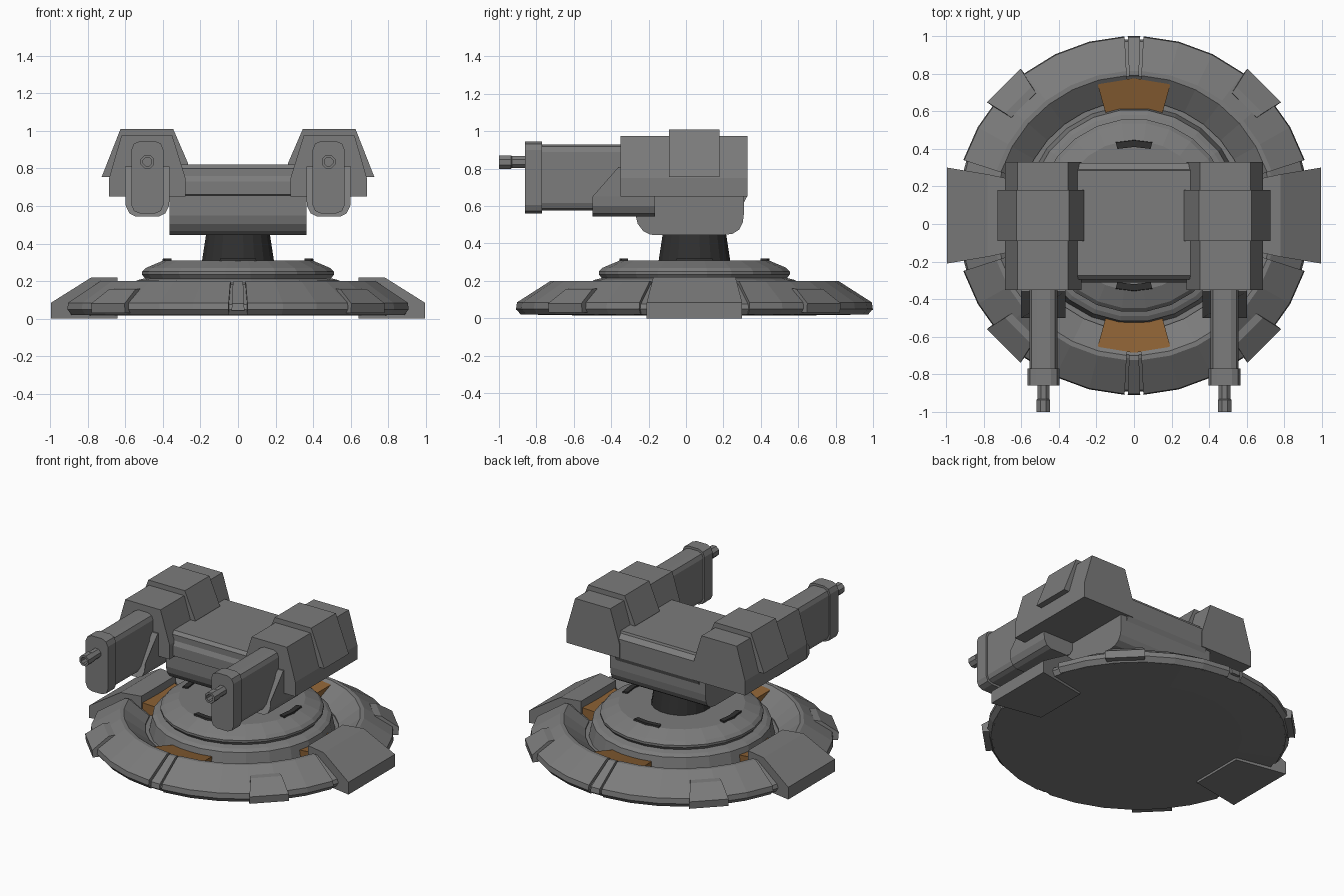
import bpy, bmesh
from math import sin, cos, pi, radians

if "Cube" in bpy.data.objects:
    bpy.data.objects.remove(bpy.data.objects["Cube"])

CY = 0.045  # y centre of the round base


def material(name, rgb):
    m = bpy.data.materials.new(name)
    m.diffuse_color = (*rgb, 1)
    m.use_nodes = True
    m.node_tree.nodes["Principled BSDF"].inputs["Base Color"].default_value = m.diffuse_color
    return m


GREY = material("gunmetal_grey", (0.2, 0.2, 0.2))
DARK = material("dark_metal", (0.03, 0.03, 0.03))
ORANGE = material("orange_paint", (0.26, 0.12, 0.035))


def loft(name, loops, mat=GREY):
    """Skin a list of equal-length closed loops and cap both ends."""
    bm = bmesh.new()
    rows = [[bm.verts.new(p) for p in loop] for loop in loops]
    n = len(rows[0])
    for a, b in zip(rows, rows[1:]):
        for i in range(n):
            j = (i + 1) % n
            bm.faces.new((a[i], a[j], b[j], b[i]))
    bm.faces.new(rows[0][::-1])
    bm.faces.new(rows[-1])
    bmesh.ops.recalc_face_normals(bm, faces=bm.faces)
    me = bpy.data.meshes.new(name)
    bm.to_mesh(me)
    bm.free()
    ob = bpy.data.objects.new(name, me)
    bpy.context.collection.objects.link(ob)
    me.materials.append(mat)
    return ob


def lathe(name, profile, n, mat=GREY):
    return loft(name, [[(r * cos(2 * pi * (i + .5) / n), CY + r * sin(2 * pi * (i + .5) / n), z)
                        for i in range(n)] for r, z in profile], mat)


def sweep(name, profile, angles, mat=GREY):
    """Sweep a closed (r, z) profile through the given angles around the base axis."""
    return loft(name, [[(r * cos(radians(a)), CY + r * sin(radians(a)), z) for r, z in profile]
                       for a in angles], mat)


def along_y(name, section, y0, y1):
    return loft(name, [[(x, y, z) for x, z in section] for y in (y0, y1)])


def along_x(name, section, x0, x1):
    return loft(name, [[(x, y, z) for y, z in section] for x in (x0, x1)])


def rounded(cx, hw, z0, z1, c):
    """Upright box section with two-step rounded corners."""
    k = c * .3
    right = [(hw - c, z0), (hw - k, z0 + k), (hw, z0 + c), (hw, z1 - c), (hw - k, z1 - k), (hw - c, z1)]
    return [(cx + x, z) for x, z in right] + [(cx - x, z) for x, z in right[::-1]]


# Base dish with channel and stepped dome
lathe("base_dish", [(.65, .016), (.925, .02), (.945, .05), (.935, .075), (.765, .18), (.745, .185),
                    (.62, .09), (.585, .09), (.565, .19), (.54, .205), (.5, .215), (.515, .235),
                    (.515, .25), (.495, .27), (.4, .31)], 24)

# Four armour ring segments with gaps between them
ring = [(.93, .02), (.955, .05), (.95, .085), (.77, .2), (.745, .2), (.61, .1), (.61, .03)]
for q, (s, e) in enumerate([(18, 87), (93, 162), (198, 267), (273, 342)]):
    sweep(f"ring_segment_{q}", ring, [s + (e - s) * i / 6 for i in range(7)])

# Raised strips inside the front and back gaps
for side, a in (("back", 90), ("front", 270)):
    sweep(f"gap_strip_{side}", [(.955, .045), (.95, .08), (.77, .198), (.745, .198), (.7, .1), (.7, .045)],
          [a - 2, a + 2])

# Orange blocks and dark clips at every quarter turn
for q in range(4):
    a = 90 * q
    sweep(f"orange_block_{q}", [(.565, .08), (.73, .1), (.73, .185), (.565, .15)],
          [a - 15.5, a, a + 15.5], ORANGE)
    sweep(f"dark_clip_{q}", [(.365, .29), (.405, .29), (.4, .32), (.365, .32)],
          [a - 14, a, a + 14], DARK)

# Small clamps on the diagonals
for q in range(4):
    t = radians(45 + 90 * q)

    def at(r, w, z):
        return (r * cos(t) - w * sin(t), CY + r * sin(t) + w * cos(t), z)
    loft(f"rim_clamp_{q}", [
        [at(r, s * w, z) for r, w, z in [(.8, .095, .06), (.83, .093, .16), (.87, .1, .157),
                                         (.98, .126, .08), (.975, .126, .03), (.8, .1, .03)]]
        for s in (-1, 1)])

# Large side feet
for s, side in ((-1, "left"), (1, "right")):
    loft(f"side_foot_{side}", [
        [(s * x, CY + d * w, z) for x, w, z in [(.64, .19, 0), (.995, .255, 0), (.995, .255, .085),
                                                (.78, .22, .22), (.64, .19, .22)]]
        for d in (-1, 1)])

# Neck
lathe("neck", [(.195, .3), (.17, .46)], 20, DARK)

# Body: rounded lower cradle and stepped upper block
along_x("lower_cradle", [(-.27, .66), (-.27, .55), (-.258, .505), (-.23, .467), (-.19, .447), (-.16, .445),
                         (.2, .445), (.25, .452), (.285, .475), (.303, .51), (.31, .56), (.31, .66)],
        -.365, .365)
along_x("upper_body", [(-.265, .62), (-.27, .655), (-.31, .66), (-.31, .73), (-.295, .76), (-.295, .8),
                       (-.275, .82), (.285, .82), (.29, .805), (.325, .78), (.325, .65), (.3, .6)],
        -.32, .32)

# Gun pods, one per side
for s, side in ((-1, "left"), (1, "right")):
    cx = s * .482

    def mir(pts):
        return [(s * x, z) for x, z in pts]
    along_y(f"pod_housing_{side}", mir([(.28, .65), (.28, .75), (.35, .975), (.62, .975),
                                        (.685, .75), (.685, .65)]), -.35, .33)
    along_y(f"pod_saddle_{side}", mir([(.265, .755), (.265, .825), (.345, 1.01), (.625, 1.01),
                                       (.725, .755)]), -.09, .18)
    along_y(f"barrel_shroud_{side}", rounded(cx, .075, .575, .93, .04), -.8, -.3)
    along_y(f"muzzle_plate_{side}", rounded(cx, .085, .56, .945, .045), -.86, -.77)

    # U-shaped bracket with sloped front
    u = [(.118, .81, -.36), (.118, .65, -.5), (.115, .6, -.5), (.095, .56, -.5), (.065, .545, -.5)]
    u += [(-x, z, y) for x, z, y in u[::-1]]
    loft(f"bracket_{side}", [[(cx + x, y, z) for x, z, y in u],
                             [(cx + x, -.165, z) for x, z, y in u]])

    # Hollow nozzle
    loft(f"nozzle_{side}", [[(cx + r * cos(pi * (i + .5) / 4), y, .835 + r * sin(pi * (i + .5) / 4))
                             for i in range(8)]
                            for r, y in [(.034, -.84), (.034, -.93), (.039, -.935), (.039, -1),
                                         (.024, -1), (.024, -.93)]])
